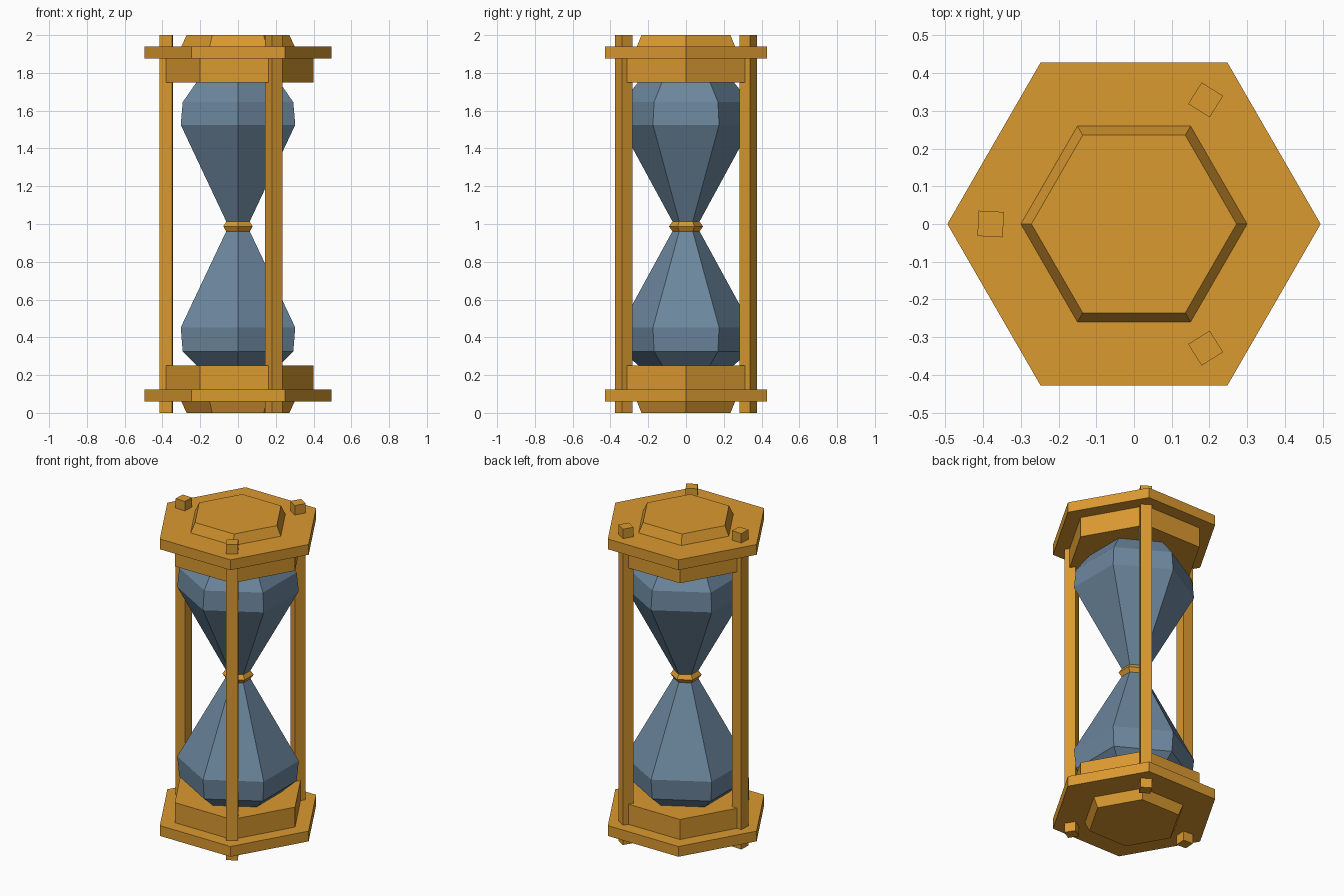
import bpy
import bmesh
from math import sin, cos, radians, tau

cube = bpy.data.objects.get("Cube")
if cube:
    bpy.data.objects.remove(cube, do_unlink=True)


def make_material(name, rgb):
    mat = bpy.data.materials.new(name)
    mat.use_nodes = True
    colour = (*rgb, 1.0)
    mat.diffuse_color = colour
    mat.node_tree.nodes["Principled BSDF"].inputs["Base Color"].default_value = colour
    return mat


wood = make_material("golden wood", (0.70, 0.32, 0.03))
glass = make_material("blue glass", (0.15, 0.24, 0.34))


def lathe(name, profile, mat, sides=6, turn=0.0, centre=(0, 0)):
    """Closed, flat-faced solid from (radius, height) rings."""
    bm = bmesh.new()
    rings = []
    for radius, z in profile:
        angles = [radians(turn) + tau * i / sides for i in range(sides)]
        rings.append([bm.verts.new((centre[0] + radius * cos(a),
                                    centre[1] + radius * sin(a), z)) for a in angles])
    for low, high in zip(rings, rings[1:]):
        for i in range(sides):
            j = (i + 1) % sides
            bm.faces.new((low[i], low[j], high[j], high[i]))
    bm.faces.new(rings[0][::-1])
    bm.faces.new(rings[-1])
    bmesh.ops.recalc_face_normals(bm, faces=bm.faces)
    mesh = bpy.data.meshes.new(name)
    bm.to_mesh(mesh)
    bm.free()
    mesh.materials.append(mat)
    obj = bpy.data.objects.new(name, mesh)
    bpy.context.collection.objects.link(obj)
    return obj


# Hexagonal end pieces: bevelled cap, wide plate and collar as one stepped solid
end_profile = [(0.272, 0.0), (0.30, 0.06), (0.495, 0.06), (0.495, 0.125),
               (0.40, 0.125), (0.40, 0.252)]
lathe("bottom_end", end_profile, wood)
lathe("top_end", [(r, 2.0 - z) for r, z in reversed(end_profile)], wood)

# Glass bulbs, turned so a corner faces the front
lathe("lower_bulb", [(0.25, 0.25), (0.338, 0.325), (0.35, 0.452), (0.07, 0.965)],
      glass, turn=30)
lathe("upper_bulb", [(0.07, 1.01), (0.35, 1.525), (0.338, 1.645), (0.25, 1.755)],
      glass, turn=30)

# Ring around the neck
lathe("neck_ring", [(0.07, 0.958), (0.09, 0.987), (0.07, 1.015)], wood, turn=30)

# Three square posts running through both ends
for name, angle, twist in (("right_post", 180, -3), ("front_post", 300, 32),
                           ("back_post", 60, -32)):
    a = radians(angle)
    lathe(name, [(0.0475, 0.0), (0.0475, 2.0)], wood, sides=4, turn=45 + twist,
          centre=(0.38 * cos(a), 0.38 * sin(a)))
